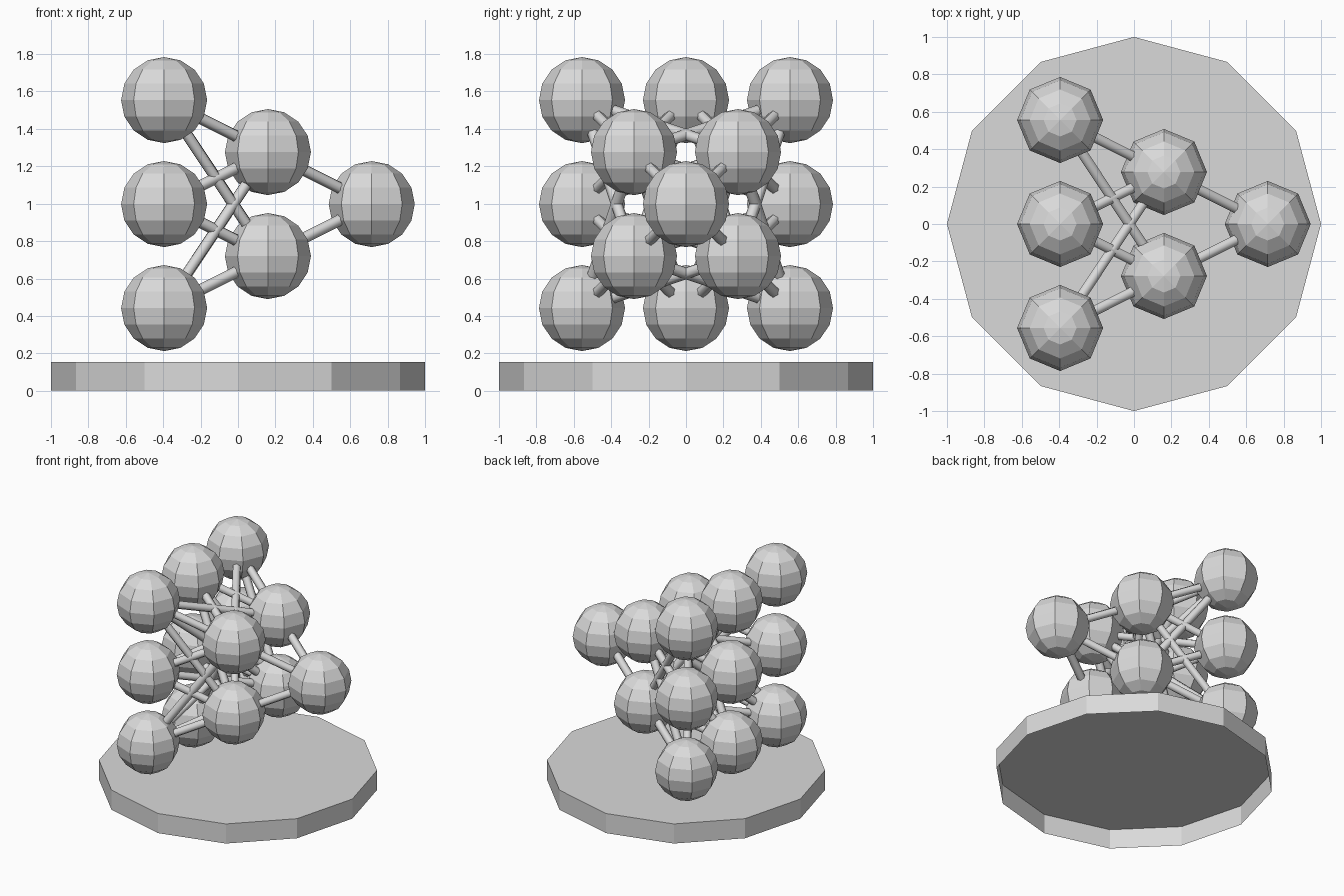
import bpy
import bmesh
from mathutils import Vector

if "Cube" in bpy.data.objects:
    bpy.data.objects.remove(bpy.data.objects["Cube"], do_unlink=True)

# Plain grey material shared by every part
grey = bpy.data.materials.new("light grey")
grey.use_nodes = True
grey.diffuse_color = (0.7, 0.7, 0.7, 1)
grey.node_tree.nodes["Principled BSDF"].inputs["Base Color"].default_value = grey.diffuse_color

BALL_RADIUS = 0.23
ROD_RADIUS = 0.031
SPACING = 0.556
CENTRE_Z = 0.998


def finish(name):
    obj = bpy.context.object
    obj.name = name
    obj.data.materials.append(grey)
    return obj


def ball(name, centre):
    bpy.ops.mesh.primitive_uv_sphere_add(
        segments=8, ring_count=8, radius=BALL_RADIUS, location=centre)
    finish(name)


def rod(name, start, end):
    """Smooth open tube whose ends are buried in the balls."""
    axis = end - start
    bpy.ops.mesh.primitive_cylinder_add(
        vertices=6, radius=ROD_RADIUS, depth=axis.length,
        end_fill_type="NOTHING", location=(start + end) / 2)
    obj = finish(name)
    obj.rotation_euler = axis.to_track_quat("Z", "Y").to_euler()
    bpy.ops.object.shade_smooth()


def layer(x, count):
    """Centres of a square grid of balls standing across the x axis."""
    offsets = [(i - (count - 1) / 2) * SPACING for i in range(count)]
    return [Vector((x, y, CENTRE_Z + z)) for y in offsets for z in offsets]


# Twelve-sided base, hollow and open underneath
bpy.ops.mesh.primitive_cylinder_add(vertices=12, radius=1, depth=0.155, location=(0, 0, 0.0775))
base = finish("base_plate")
bm = bmesh.new()
bm.from_mesh(base.data)
underside = [face for face in bm.faces if face.normal.z < -0.9]
bmesh.ops.delete(bm, geom=underside, context="FACES_ONLY")
bm.to_mesh(base.data)
bm.free()

# Three layers of balls, narrowing from nine to four to one
layers = [layer(-0.395, 3), layer(0.16, 2), layer(0.715, 1)]
for number, centres in enumerate(layers, 1):
    for index, centre in enumerate(centres, 1):
        ball(f"layer_{number}_ball_{index}", centre)

# Rods join every ball to every ball of the next layer
for number, (near, far) in enumerate(zip(layers, layers[1:]), 1):
    for i, start in enumerate(near, 1):
        for j, end in enumerate(far, 1):
            rod(f"layer_{number}_rod_{i}_{j}", start, end)
